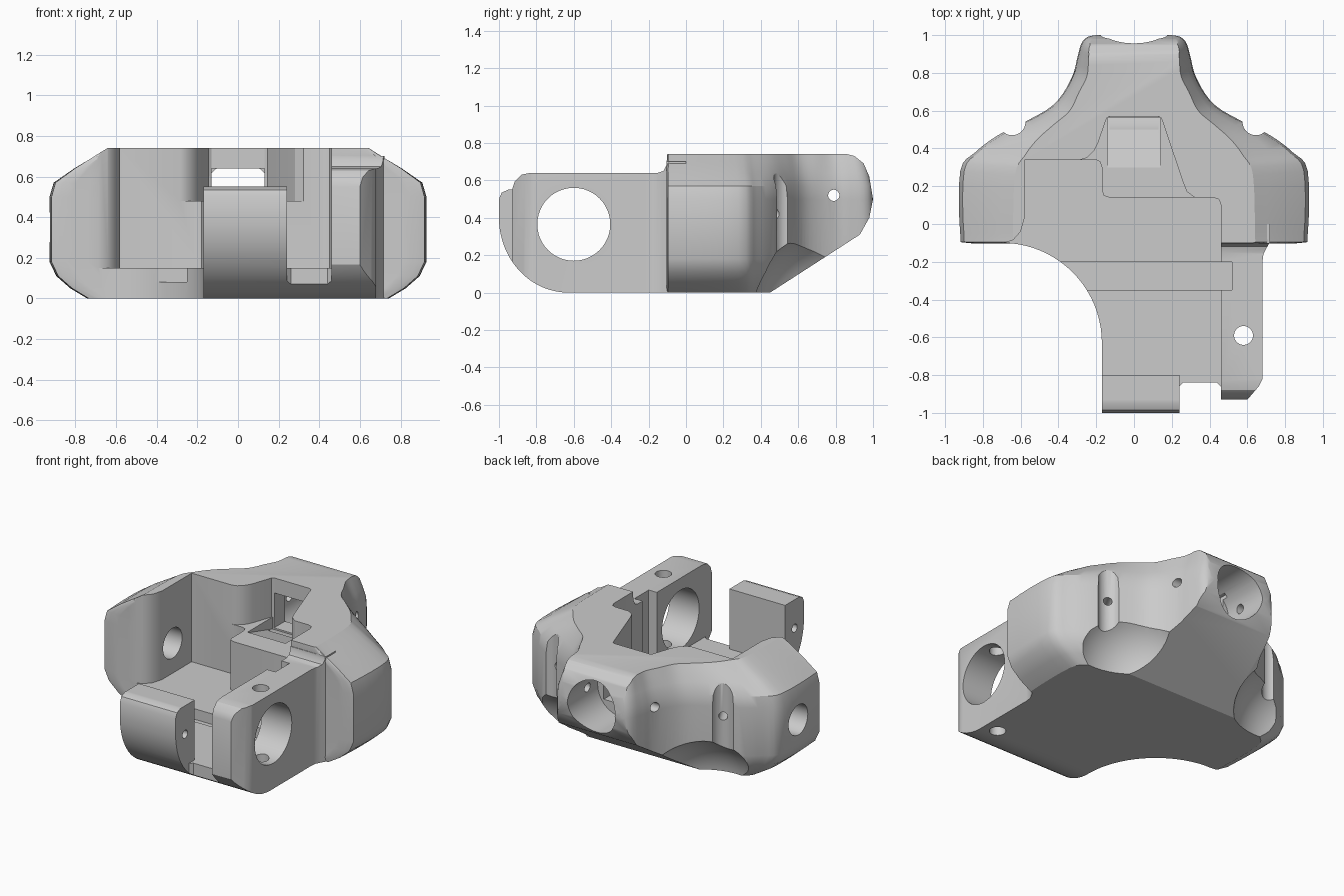
import bpy, bmesh
from math import sin, cos, pi
from mathutils import Vector, Matrix

if "Cube" in bpy.data.objects:
    bpy.data.objects.remove(bpy.data.objects["Cube"])

grey = bpy.data.materials.new("plain grey")
grey.use_nodes = True
grey.diffuse_color = (0.6, 0.6, 0.6, 1)
grey.node_tree.nodes["Principled BSDF"].inputs["Base Color"].default_value = (0.6, 0.6, 0.6, 1)


def finish(name, bm):
    bmesh.ops.recalc_face_normals(bm, faces=bm.faces)
    mesh = bpy.data.meshes.new(name)
    bm.to_mesh(mesh)
    bm.free()
    mesh.materials.append(grey)
    ob = bpy.data.objects.new(name, mesh)
    bpy.context.collection.objects.link(ob)
    return ob


def loft(name, rings):
    bm = bmesh.new()
    loops = [[bm.verts.new(p) for p in ring] for ring in rings]
    n = len(loops[0])
    for a, b in zip(loops, loops[1:]):
        for i in range(n):
            j = (i + 1) % n
            bm.faces.new((a[i], a[j], b[j], b[i]))
    bm.faces.new(loops[0])
    bm.faces.new(loops[-1])
    return finish(name, bm)


def prism(name, pts, lo, hi, along="z"):
    if along == "z":
        return loft(name, [[(x, y, h) for x, y in pts] for h in (lo, hi)])
    return loft(name, [[(h, y, z) for y, z in pts] for h in (lo, hi)])


def box(name, x, y, z):
    return prism(name, [(x[0], y[0]), (x[1], y[0]), (x[1], y[1]), (x[0], y[1])], *z)


def bore(name, start, end, r):
    a, b = Vector(start), Vector(end)
    bm = bmesh.new()
    turn = (b - a).to_track_quat("Z", "Y").to_matrix().to_4x4()
    bmesh.ops.create_cone(bm, cap_ends=True, segments=48, radius1=r, radius2=r,
                          depth=(b - a).length,
                          matrix=Matrix.Translation((a + b) / 2) @ turn)
    return finish(name, bm)


def ball(name, centre, r):
    bm = bmesh.new()
    bmesh.ops.create_uvsphere(bm, u_segments=64, v_segments=32, radius=r,
                              matrix=Matrix.Translation(centre))
    return finish(name, bm)


def combine(target, tool, operation="DIFFERENCE"):
    mod = target.modifiers.new("cut", "BOOLEAN")
    mod.operation, mod.solver, mod.object = operation, "EXACT", tool
    bpy.context.view_layer.objects.active = target
    bpy.ops.object.modifier_apply(modifier=mod.name)
    bpy.data.objects.remove(tool)


def smooth_loop(pts, steps=4):
    out, n = [], len(pts)
    for i in range(n):
        p0, p1, p2, p3 = (Vector(pts[(i + k) % n]) for k in (-1, 0, 1, 2))
        for s in range(steps):
            t = s / steps
            out.append(p1 + (p2 - p0) * t / 2 + (p0 * 2 - p1 * 5 + p2 * 4 - p3) * t * t / 2
                       + (p1 * 3 - p0 - p2 * 3 + p3) * t ** 3 / 2)
    return out


def mirrored(half):
    return half + [(-x, y) for x, y in reversed(half) if x > 0]


# Rounded main body, lofted between a full outline and a smaller top outline
full = smooth_loop(mirrored([
    (0, 1), (.2, 1), (.27, .97), (.3, .88), (.32, .8), (.37, .7), (.44, .62),
    (.56, .55), (.72, .47), (.84, .38), (.92, .28), (.92, -.05), (.88, -.1), (.6, -.1)]))
top = smooth_loop(mirrored([
    (0, .96), (.19, .95), (.23, .92), (.24, .86), (.25, .78), (.29, .7), (.34, .6),
    (.42, .53), (.51, .45), (.58, .36), (.63, .26), (.64, -.05), (.63, -.1), (.5, -.1)]))
low = [Vector((p.x * .8, p.y)) for p in full]
layers = [(-.04, low, 1), (0, low, 1), (.05, low, .55), (.11, low, .18), (.18, low, 0),
          (.5, top, 0), (.57, top, .07), (.64, top, .42), (.7, top, .77), (.74, top, 1)]
housing = loft("housing", [[(*p.lerp(q, t), z) for p, q in zip(full, shape)]
                           for z, shape, t in layers])

# Front base with a concave left side, tongue and right arm
arc = [(-.7 + .53 * cos(a), -.63 + .53 * sin(a)) for a in (pi / 2 * k / 20 for k in range(21))]
front = arc + [(-.7, 0), (.72, 0), (.72, -.095), (.7, -.13), (.685, -.16), (.68, -.2),
               (.68, -.82), (.66, -.86), (.6, -.93), (.46, -.93), (.46, -.86),
               (.44, -.84), (.26, -.84), (.24, -.86), (.24, -1.05), (-.17, -1.05)]
combine(housing, prism("front_base", front, -.03, .7), "UNION")

# Side silhouette: rolled front underside, stepped top and sloped tail
curve = [(-.63 - .37 * sin(a), .4 - .4 * cos(a)) for a in (pi / 2 * k / 20 for k in range(21))]
side = curve + [(-1, .5), (-.985, .535), (-.95, .55), (-.93, .55), (-.915, .595), (-.88, .63),
                (-.83, .64), (-.15, .64), (-.12, .65), (-.105, .68), (-.095, .8), (.84, .8),
                (.86, .74), (.9, .73), (.95, .69), (.98, .62), (1, .5), (.98, .4),
                (.93, .31), (.45, 0)]
combine(housing, prism("side_silhouette", side, -1.2, 1.2, "x"), "INTERSECT")

# Stepped open pocket
pocket = [(-.8, -.105), (-.7, -.105), (-.64, -.085), (-.6, -.04), (-.58, .03), (-.58, .34),
          (-.2, .34), (-.18, .33), (-.17, .3), (-.17, .18), (-.16, .15), (-.13, .14),
          (.42, .14), (.45, .13), (.46, .1), (.46, -.95), (.24, -.95), (.24, -.8), (-.8, -.8)]
combine(housing, prism("lower_pocket", pocket, .15, 1))
upper = [(-.3, .335), (-.25, .35), (-.21, .39), (-.19, .43), (-.145, .56), (-.13, .57),
         (.13, .57), (.145, .56), (.26, .22), (.28, .17), (.33, .135), (.33, .1), (-.3, .1)]
combine(housing, prism("upper_pocket", upper, .48, 1.1))
combine(housing, box("tongue_top", (-.3, .3), (-1.1, -.79), (.55, 1)))
combine(housing, box("cross_slot", (-.69, .52), (-.35, -.2), (.08, 1.2)))
ramp = [(.3, .475), (.565, .4), (.565, .6), (.3, .6)]
combine(housing, prism("rear_ramp", ramp, -.14, .14, "x"))
combine(housing, box("rear_window", (-.13, .13), (.5, .72), (.41, .64)))

# Large and small bores
bores = [
    ("nose_bore", (0, .68, .5), (0, 1.2, .5), .175),
    ("arm_bore", (.4, -.6, .365), (.8, -.6, .365), .195),
    ("arm_pin", (.58, -.59, -.1), (.58, -.59, 1), .05),
    ("nose_pin", (-.6, .79, .52), (.6, .79, .52), .03),
    ("left_wall_bore", (-1.1, .14, .35), (-.5, .14, .35), .1),
    ("tongue_pin", (-.4, -.9, .36), (.4, -.9, .36), .027),
]
for b in bores:
    combine(housing, bore(*b))

# Paired rear grooves, screw holes and scooped underside
for s in (-1, 1):
    combine(housing, ball("underside_scoop", (s * .64, .75, -.05), .38))
    combine(housing, bore("groove", (s * .645, .54, .2), (s * .645, .54, .9), .07))
    combine(housing, bore("groove_screw", (s * .66, .57, .42), (s * .55, .37, .42), .027))

bpy.ops.object.select_all(action="DESELECT")
housing.select_set(True)
bpy.context.view_layer.objects.active = housing
bpy.ops.object.shade_smooth_by_angle(angle=pi / 6)
